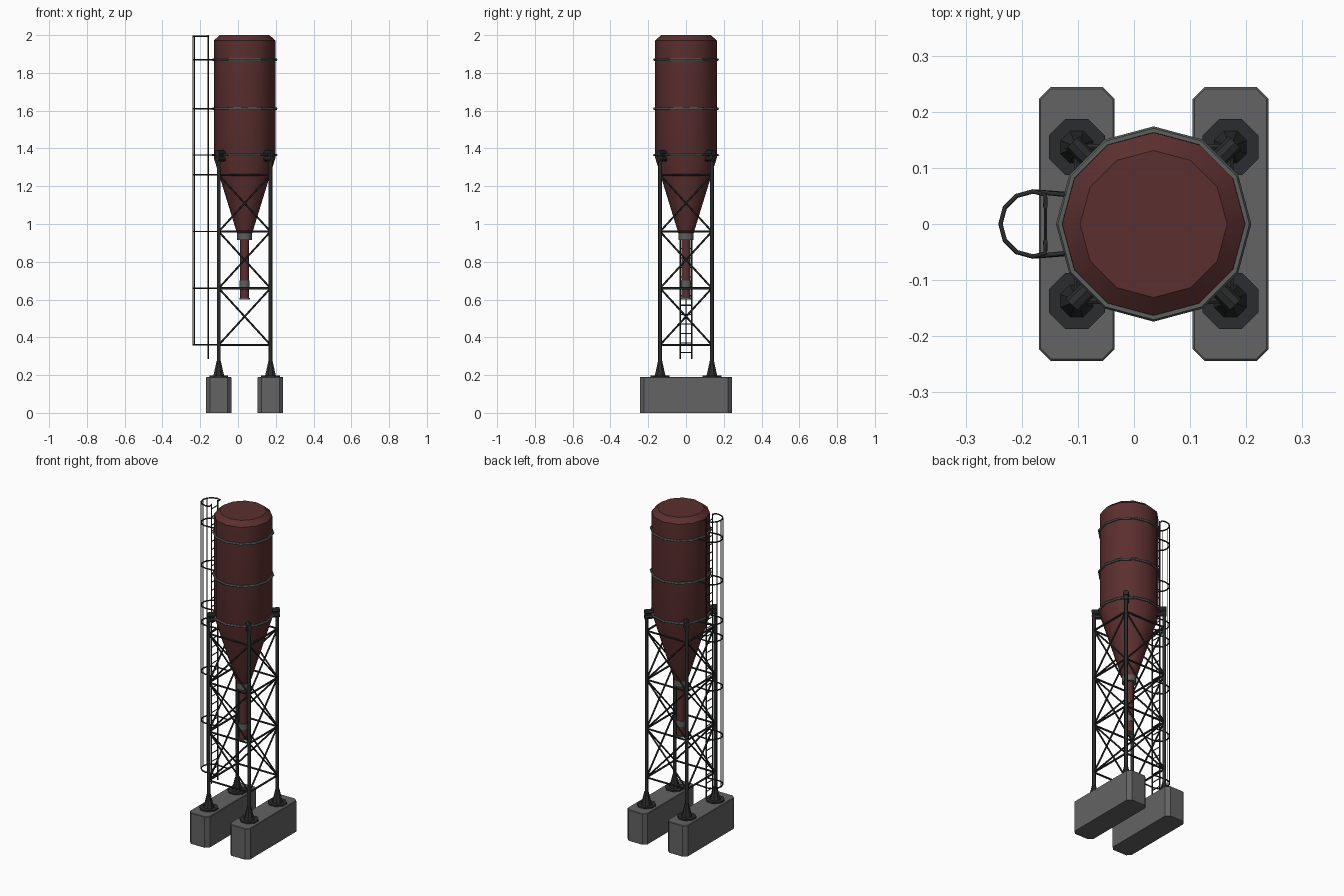
import bpy, bmesh, math
from mathutils import Vector

if "Cube" in bpy.data.objects:
    bpy.data.objects.remove(bpy.data.objects["Cube"], do_unlink=True)

CX = 0.035      # silo axis
LEG = 0.137     # leg offset from the silo axis


def material(name, r, g, b):
    m = bpy.data.materials.new(name)
    m.use_nodes = True
    m.diffuse_color = (r, g, b, 1)
    m.node_tree.nodes["Principled BSDF"].inputs["Base Color"].default_value = (r, g, b, 1)
    return m


RED = material("dark red paint", 0.105, 0.028, 0.028)
GREY = material("grey steel", 0.11, 0.115, 0.115)
CONCRETE = material("concrete", 0.125, 0.125, 0.125)
BLACK = material("black steel", 0.024, 0.025, 0.026)


def finish(name, bm, mat, smooth=None):
    bmesh.ops.recalc_face_normals(bm, faces=bm.faces)
    mesh = bpy.data.meshes.new(name)
    bm.to_mesh(mesh)
    bm.free()
    mesh.materials.append(mat)
    ob = bpy.data.objects.new(name, mesh)
    bpy.context.collection.objects.link(ob)
    if smooth:
        bpy.ops.object.select_all(action='DESELECT')
        bpy.context.view_layer.objects.active = ob
        ob.select_set(True)
        bpy.ops.object.shade_smooth_by_angle(angle=math.radians(smooth))
    return ob


def lathe(bm, profile, sides, x=CX, y=0, turn=0.0, closed=False):
    """Turn (radius, z) points about a vertical axis; capped, or closed to a ring."""
    rings = []
    for r, z in profile:
        angles = [turn + math.tau * i / sides for i in range(sides)]
        rings.append([bm.verts.new((x + r * math.cos(a), y + r * math.sin(a), z)) for a in angles])
    pairs = list(zip(rings, rings[1:]))
    if closed:
        pairs.append((rings[-1], rings[0]))
    else:
        bm.faces.new(rings[0])
        bm.faces.new(rings[-1])
    for lo, hi in pairs:
        for i in range(sides):
            j = (i + 1) % sides
            bm.faces.new((lo[i], lo[j], hi[j], hi[i]))


def rod(bm, a, b, radius, sides=6):
    a, b = Vector(a), Vector(b)
    d = b - a
    made = bmesh.ops.create_cone(bm, cap_ends=True, segments=sides, radius1=radius,
                                 radius2=radius, depth=d.length)["verts"]
    bmesh.ops.rotate(bm, verts=made, matrix=d.to_track_quat('Z', 'Y').to_matrix())
    bmesh.ops.translate(bm, verts=made, vec=(a + b) / 2)


def lathed(name, profile, mat, sides=12):
    bm = bmesh.new()
    lathe(bm, profile, sides)
    return finish(name, bm, mat, 32)


# Silo body, hopper and outlet
lathed("silo_body", [(0.04, 0.95), (0.163, 1.35), (0.163, 1.972), (0.131, 2.0)], RED)
lathed("hopper_collar", [(0.04, 0.915), (0.04, 0.96)], GREY)
lathed("outlet_pipe", [(0.024, 0.605), (0.024, 0.92)], RED)
lathed("pipe_collar", [(0.027, 0.665), (0.027, 0.70)], GREY)
lathed("pipe_lip", [(0.028, 0.6), (0.028, 0.608)], GREY)

# Hoops round the silo
bm = bmesh.new()
for z in (1.365, 1.61, 1.87):
    section = [(0.167 + 0.007 * math.cos(k * math.tau / 6), z + 0.007 * math.sin(k * math.tau / 6))
               for k in range(6)]
    lathe(bm, section, 12, closed=True)
finish("silo_hoops", bm, GREY)

# Concrete foundations with cut corners
for side, name in ((-1, "right_foundation"), (1, "left_foundation")):
    bm = bmesh.new()
    bmesh.ops.create_cube(bm, size=1)
    bmesh.ops.scale(bm, verts=bm.verts, vec=(0.135, 0.488, 0.19))
    bmesh.ops.translate(bm, verts=bm.verts, vec=(CX + side * LEG, 0, 0.095))
    upright = [e for e in bm.edges if abs(e.verts[0].co.z - e.verts[1].co.z) > 0.1]
    bmesh.ops.bevel(bm, geom=upright, offset=0.021, segments=1, affect='EDGES')
    rim = [e for e in bm.edges if min(v.co.z for v in e.verts) > 0.18]
    bmesh.ops.bevel(bm, geom=rim, offset=0.003, segments=1, affect='EDGES')
    finish(name, bm, CONCRETE)

# Legs, feet and the brackets that carry the silo
corners = [(CX - LEG, -LEG), (CX + LEG, -LEG), (CX + LEG, LEG), (CX - LEG, LEG)]
legs, feet, brackets = bmesh.new(), bmesh.new(), bmesh.new()
for x, y in corners:
    rod(legs, (x, y, 0.2), (x, y, 1.37), 0.01, 8)
    lathe(feet, [(0.054, 0.188), (0.054, 0.198)], 8, x, y, math.pi / 8)
    lathe(feet, [(0.031, 0.198), (0.026, 0.215), (0.012, 0.275)], 8, x, y, math.pi / 8)
    out = Vector((x - CX, y, 0)).normalized()
    for z, radius in ((1.345, 0.014), (1.375, 0.016)):
        centre = Vector((CX, 0, z))
        rod(brackets, centre + out * 0.15, centre + out * 0.205, radius, 8)
finish("legs", legs, BLACK, 50)
finish("feet", feet, BLACK)
finish("silo_brackets", brackets, BLACK)

# Level rails and crossed braces on all four sides
levels = [0.36, 0.66, 0.96, 1.26]
rails, braces = bmesh.new(), bmesh.new()
for a, b in zip(corners, corners[1:] + corners[:1]):
    for z in levels:
        rod(rails, (*a, z), (*b, z), 0.006)
    for low, high in zip(levels, levels[1:]):
        rod(braces, (*a, low), (*b, high), 0.005)
        rod(braces, (*b, low), (*a, high), 0.005)
finish("level_rails", rails, BLACK)
finish("cross_braces", braces, BLACK)

# Ladder
LX, HALF = -0.158, 0.031
bm = bmesh.new()
for y in (-HALF, HALF):
    rod(bm, (LX, y, 0.285), (LX, y, 2.0), 0.004)
for i in range(34):
    z = 0.32 + 0.05 * i
    rod(bm, (LX, -HALF, z), (LX, HALF, z), 0.003)
finish("ladder", bm, BLACK)

# Safety cage: open hoops tied back to the tower, joined by thin bars
hoops = bpy.data.curves.new("cage_hoops", 'CURVE')
hoops.dimensions = '3D'
hoops.bevel_depth = 0.004
hoops.bevel_resolution = 1
hoops.use_fill_caps = True
arc = [(-0.18 + 0.058 * math.cos(a), 0.058 * math.sin(a))
       for a in (math.radians(90 + 30 * k) for k in range(7))]
for z in levels + [1.365, 1.61, 1.87, 1.994]:
    end = -0.103 if z < 1.3 else (-0.122 if z < 1.9 else LX)
    points = [(end, 0.052)] + arc + [(end, -0.052)]
    if z > 1.9:
        points = [(end, HALF)] + points + [(end, -HALF)]
    spline = hoops.splines.new('POLY')
    spline.points.add(len(points) - 1)
    for p, (x, y) in zip(spline.points, points):
        p.co = (x, y, z, 1)
hoops.materials.append(BLACK)
bpy.context.collection.objects.link(bpy.data.objects.new("cage_hoops", hoops))

bm = bmesh.new()
for x, y in arc[2:5]:
    rod(bm, (x, y, 0.36), (x, y, 1.994), 0.002)
finish("cage_bars", bm, BLACK)
